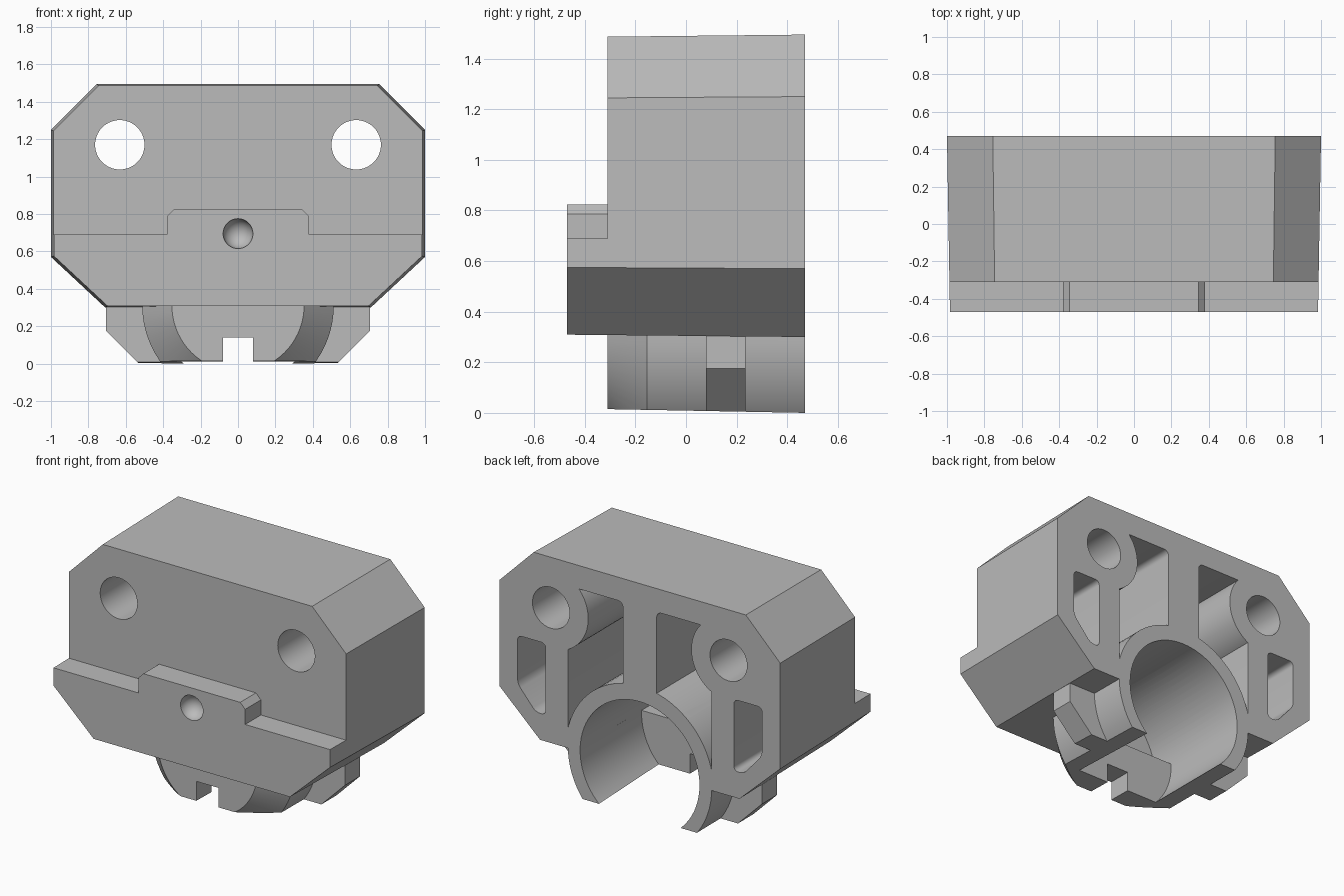
import bpy
import bmesh
import math

if "Cube" in bpy.data.objects:
    bpy.data.objects.remove(bpy.data.objects["Cube"], do_unlink=True)

grey = bpy.data.materials.new("plain grey")
grey.use_nodes = True
colour = (0.5, 0.5, 0.5, 1)
grey.diffuse_color = colour
grey.node_tree.nodes["Principled BSDF"].inputs["Base Color"].default_value = colour

BACK, STEP, FRONT = 0.47, -0.31, -0.47
INNER = -0.155                  # inner face of the front walls
BORE_Z = 0.31


def circle(cx, cz, r, start=0.0, end=2 * math.pi, n=72):
    closed = end - start > 6.28
    count = n if closed else n + 1
    angles = [start + (end - start) * i / n for i in range(count)]
    return [(cx + r * math.cos(a), cz + r * math.sin(a)) for a in angles]


def rect(x0, x1, z0, z1):
    return [(x0, z0), (x1, z0), (x1, z1), (x0, z1)]


def mirrored(pts, side):
    return [(x * side, z) for x, z in pts]


def loft(name, pts, sections, centre=(0, 0), rounding=0.0):
    """Profile in x-z, repeated along y at (y, scale) sections."""
    bm = bmesh.new()
    cx, cz = centre
    rings = [[bm.verts.new((cx + (x - cx) * s, y, cz + (z - cz) * s)) for x, z in pts]
             for y, s in sections]
    n = len(pts)
    for a, b in zip(rings, rings[1:]):
        for i in range(n):
            j = (i + 1) % n
            bm.faces.new((a[i], a[j], b[j], b[i]))
    bm.faces.new(rings[0])
    bm.faces.new(rings[-1])
    bmesh.ops.recalc_face_normals(bm, faces=bm.faces)
    if rounding:
        long_edges = [e for e in bm.edges
                      if abs(e.verts[0].co.y - e.verts[1].co.y) > 0.01]
        bmesh.ops.bevel(bm, geom=long_edges, offset=rounding, segments=5,
                        profile=0.5, affect='EDGES')
    mesh = bpy.data.meshes.new(name)
    bm.to_mesh(mesh)
    bm.free()
    obj = bpy.data.objects.new(name, mesh)
    bpy.context.collection.objects.link(obj)
    mesh.materials.append(grey)
    return obj


def prism(name, pts, y0, y1, rounding=0.0):
    return loft(name, pts, [(y0, 1), (y1, 1)], rounding=rounding)


def combine(target, tool, operation):
    bpy.context.view_layer.update()
    mod = target.modifiers.new(operation.lower(), 'BOOLEAN')
    mod.operation, mod.solver, mod.object = operation, 'EXACT', tool
    bpy.context.view_layer.objects.active = target
    bpy.ops.object.modifier_apply(modifier=mod.name)
    bpy.data.objects.remove(tool, do_unlink=True)


def cut(target, tool):
    combine(target, tool, 'DIFFERENCE')


def join(target, tool):
    combine(target, tool, 'UNION')


# Main block: slightly drafted octagon
octagon = [(-0.71, 0.3), (0.71, 0.3), (1, 0.57), (1, 1.25),
           (0.755, 1.495), (-0.755, 1.495), (-1, 1.25), (-1, 0.57)]
body = loft("bracket_body", octagon, [(FRONT, 0.984), (BACK, 1)], centre=(0, 0.87))

# Step in the front, leaving a lower plate with a raised middle
step = [(-2, 0.69), (-0.38, 0.69), (-0.38, 0.787), (-0.345, 0.823),
        (0.345, 0.823), (0.38, 0.787), (0.38, 0.69), (2, 0.69), (2, 2), (-2, 2)]
cut(body, prism("step_cutter", step, -1, STEP))

# Clamp ring with a conical front
join(body, loft("clamp_ring", circle(0, BORE_Z, 0.512),
                [(STEP, 0.69), (INNER, 1), (BACK, 1)], centre=(0, BORE_Z)))

# Side lugs under the block
lug = [(0.46, 0.36), (0.45, 0.2), (0.36, -0.02), (0.51, -0.02), (0.705, 0.175), (0.705, 0.36)]
for side in (-1, 1):
    join(body, prism("side_lug", mirrored(lug, side), 0.08, 0.235))

# Flat underside of the ring, gently sloped
base = prism("base_cutter", rect(-2, 2, -1, 0), -2, 2)
base.rotation_euler.x = -0.019
base.location.z = 0.009
cut(body, base)

# Bore, deeper in its upper half
cut(body, prism("bore_cutter", circle(0, BORE_Z, 0.425), INNER, 1))
cut(body, prism("upper_bore_cutter", circle(0, BORE_Z, 0.425, 0.04, math.pi - 0.04),
                STEP + 0.002, 0.1))

# Slot in the lower front wall
cut(body, prism("slot_cutter", rect(-0.08, 0.08, -0.2, 0.14), -0.6, -0.1))

small_pocket = [(0.67, 0.47), (0.74, 0.47), (0.87, 0.62), (0.87, 0.93), (0.67, 0.93)]
for side in (-1, 1):
    # Screw holes
    cut(body, prism("screw_hole_cutter", circle(0.632 * side, 1.17, 0.132), -1, 1))
    # Large rear pockets wrapped around the screw boss and the ring
    pocket = prism("large_pocket_cutter", mirrored(rect(0.12, 0.51, 0.4, 1.345), side),
                   INNER, 1, rounding=0.035)
    cut(pocket, prism("boss_cutter", circle(0.632 * side, 1.17, 0.265), -2, 2))
    cut(pocket, prism("ring_cutter", circle(0, BORE_Z, 0.525), -2, 2))
    cut(body, pocket)
    # Small rear pockets
    cut(body, prism("small_pocket_cutter", mirrored(small_pocket, side),
                    INNER, 1, rounding=0.03))

# Round dimple in the front plate
bpy.ops.mesh.primitive_uv_sphere_add(segments=32, ring_count=16, radius=0.08,
                                     location=(0, FRONT, 0.695))
dimple = bpy.context.object
dimple.data.materials.append(grey)
cut(body, dimple)

# Smooth curved walls, crisp edges
bpy.ops.object.select_all(action='DESELECT')
body.select_set(True)
bpy.context.view_layer.objects.active = body
bpy.ops.object.shade_smooth_by_angle(angle=math.radians(25))
